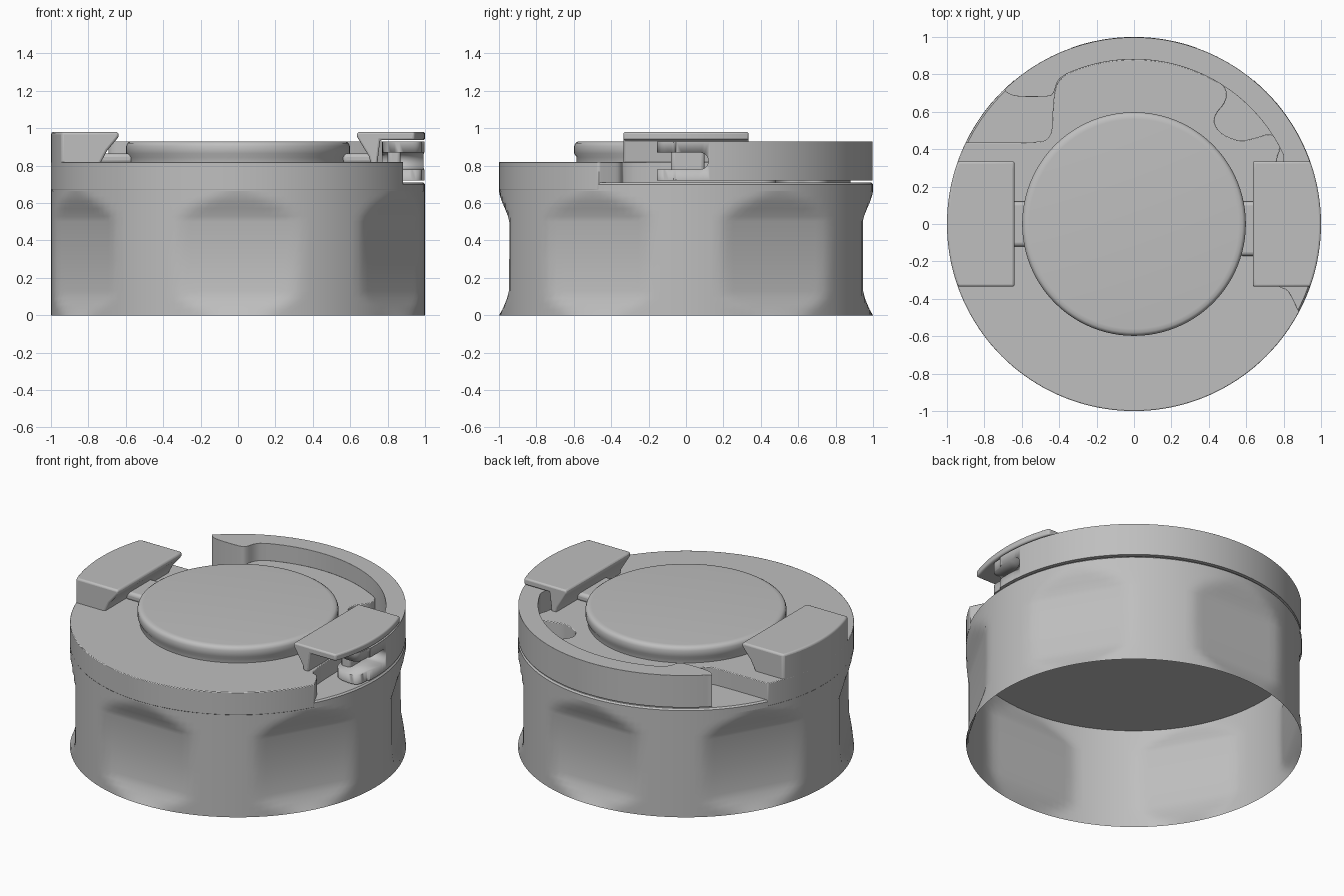
import bpy, bmesh, math

if "Cube" in bpy.data.objects:
    bpy.data.objects.remove(bpy.data.objects["Cube"])

grey = bpy.data.materials.new("plain grey")
grey.diffuse_color = (0.52, 0.52, 0.52, 1)
grey.use_nodes = True
grey.node_tree.nodes["Principled BSDF"].inputs["Base Color"].default_value = grey.diffuse_color


def finish(name, bm, bevel=0, segments=3, angle=35):
    bmesh.ops.recalc_face_normals(bm, faces=bm.faces)
    me = bpy.data.meshes.new(name)
    bm.to_mesh(me)
    bm.free()
    ob = bpy.data.objects.new(name, me)
    bpy.context.collection.objects.link(ob)
    me.materials.append(grey)
    if bevel:
        m = ob.modifiers.new("rounding", 'BEVEL')
        m.width, m.segments, m.limit_method = bevel, segments, 'ANGLE'
        m.angle_limit = math.radians(40)
    bpy.ops.object.select_all(action='DESELECT')
    ob.select_set(True)
    bpy.context.view_layer.objects.active = ob
    bpy.ops.object.shade_smooth_by_angle(angle=math.radians(angle))
    return ob


def arc(r, a0, a1, n):
    return [(r * math.cos(math.radians(a0 + (a1 - a0) * i / n)),
             r * math.sin(math.radians(a0 + (a1 - a0) * i / n))) for i in range(n + 1)]


def soften(pts, times=2):
    """Corner cutting on an open path, end points kept."""
    for _ in range(times):
        out = [pts[0]]
        for (ax, ay), (bx, by) in zip(pts, pts[1:]):
            out += [(ax * .75 + bx * .25, ay * .75 + by * .25),
                    (ax * .25 + bx * .75, ay * .25 + by * .75)]
        pts = out + [pts[-1]]
    return pts


def prism(name, pts, z0, z1, bevel=0, segments=3):
    """Plan outline pulled up from z0 to z1."""
    bm = bmesh.new()
    f = bm.faces.new([bm.verts.new((x, y, z0)) for x, y in pts])
    r = bmesh.ops.extrude_face_region(bm, geom=[f])
    for v in r["geom"]:
        if isinstance(v, bmesh.types.BMVert):
            v.co.z = z1
    return finish(name, bm, bevel, segments)


def lathe(name, profile, n=96):
    """Closed solid of revolution from (radius, z) points, capped at both ends."""
    bm = bmesh.new()
    rings = [[bm.verts.new((x, y, z)) for x, y in arc(r, 0, 360, n)[:-1]] for r, z in profile]
    for a, b in zip(rings, rings[1:]):
        for i in range(n):
            bm.faces.new((a[i], a[(i + 1) % n], b[(i + 1) % n], b[i]))
    bm.faces.new(rings[0])
    bm.faces.new(rings[-1])
    return finish(name, bm)


def clip(name, side, profile, bevel):
    """Cross-section in (x, z) swept along y; x of None follows the round rim."""
    bm = bmesh.new()
    n, half = 16, 0.335
    slices = []
    for i in range(n + 1):
        y = -half + 2 * half * i / n
        rim = math.sqrt(1 - y * y)
        slices.append([bm.verts.new((side * (rim if x is None else x), y, z)) for x, z in profile])
    k = len(profile)
    for a, b in zip(slices, slices[1:]):
        for j in range(k):
            bm.faces.new((a[j], a[(j + 1) % k], b[(j + 1) % k], b[j]))
    bm.faces.new(slices[0])
    bm.faces.new(slices[-1])
    return finish(name, bm, bevel)


# open skirt with six flat finger grips
bm = bmesh.new()
levels = [(0, 1.0), (.03, .982), (.06, .969), (.09, .957), (.13, .947), (.3, .945), (.5, .945),
          (.53, .952), (.57, .968), (.61, .985), (.64, .995), (.665, 1.0)]
rings = []
N = 144
for z, flat in levels:
    ring = []
    for i in range(N):
        a = 2 * math.pi * i / N
        off = (a - math.radians(30) + math.pi / 6) % (math.pi / 3) - math.pi / 6
        r = min(1, flat / math.cos(off))
        ring.append(bm.verts.new((r * math.cos(a), r * math.sin(a), z)))
    rings.append(ring)
for a, b in zip(rings, rings[1:]):
    for i in range(N):
        bm.faces.new((a[i], a[(i + 1) % N], b[(i + 1) % N], b[i]))
finish("skirt", bm)

# thin round plate that closes the skirt
lathe("base_plate", [(.999, .66), (.999, .70), (.99, .71)])

# raised lid plate with the handle bay cut out at the back and right
right_edge = soften([(.883, -.47), (.85, -.40), (.82, -.345), (.76, -.335), (.75, 0), (.755, .33),
                     (.79, .42), (.74, .49), (.65, .46), (.56, .44), (.45, .49), (.42, .57),
                     (.50, .66), (.49, .74), (.40, .784)])
left_edge = soften([(-.36, .803), (-.42, .75), (-.435, .62), (-.44, .45), (-.55, .435), (-.90, .435)])
lid = arc(1, 154.5, 332, 80) + right_edge[1:] + arc(.88, 62, 115, 24)[1:-1] + left_edge
prism("lid_plate", lid, .67, .82, .012, 2)

# round button in the middle
lathe("center_button", [(.585, .80), (.585, .845), (.598, .865), (.598, .905), (.592, .92),
                        (.58, .928), (.56, .93)])

# short hinge bars between the button and the clips
for side, y0, y1, label in ((-1, -.12, .12, "left"), (1, -.17, .12, "right")):
    x0, x1 = sorted((side * .56, side * .74))
    prism(label + "_hinge_bar", [(x0, y0), (x1, y0), (x1, y1), (x0, y1)], .81, .865, .02)

# curved carrying handle
grip_end = soften([(-.36, .803), (-.41, .77), (-.43, .69), (-.47, .68), (-.63, .68), (-.68, .70), (-.693, .72)])
pivot_end = soften([(.985, -.06), (.98, -.15), (.90, -.16), (.80, -.13), (.77, -.02), (.77, .18),
                    (.80, .30), (.80, .36)])
handle = arc(.998, 133.8, -3, 80) + pivot_end[1:] + arc(.88, 25, 114, 50) + grip_end
handle_ob = prism("handle", handle, .72, .93, .032, 3)

# slot that splits the pivot end into two prongs
slot = bmesh.new()
path = [(-.3, .78), (.075, .78)] + [(y + .075, z + .825) for y, z in arc(.045, -75, 75, 10)] + [(.075, .87), (-.3, .87)]
ends = [[slot.verts.new((x, y, z)) for y, z in path] for x in (.7, 1.1)]
for i in range(len(path)):
    j = (i + 1) % len(path)
    slot.faces.new((ends[0][i], ends[0][j], ends[1][j], ends[1][i]))
slot.faces.new(ends[0])
slot.faces.new(ends[1])
cutter = finish("slot_cutter", slot)
cutter.hide_render = True
cutter.hide_viewport = True
cut = handle_ob.modifiers.new("slot", 'BOOLEAN')
cut.operation, cut.object, cut.solver = 'DIFFERENCE', cutter, 'EXACT'

# pivot web set back between the prongs
prism("pivot_web", [(.80, -.08), (.87, -.08), (.87, .1), (.80, .1)], .73, .92, .02)

# left clip is a solid block, right clip is a bridge over the pivot
clip("left_clip", -1, [(None, .67), (None, .98), (.64, .98), (.637, .955), (.70, .88), (.735, .815), (.735, .67)], .015)
clip("right_clip", 1, [(None, .937), (None, .98), (.64, .98), (.633, .96), (.70, .85), (.71, .81),
                       (.745, .81), (.76, .937)], .012)
